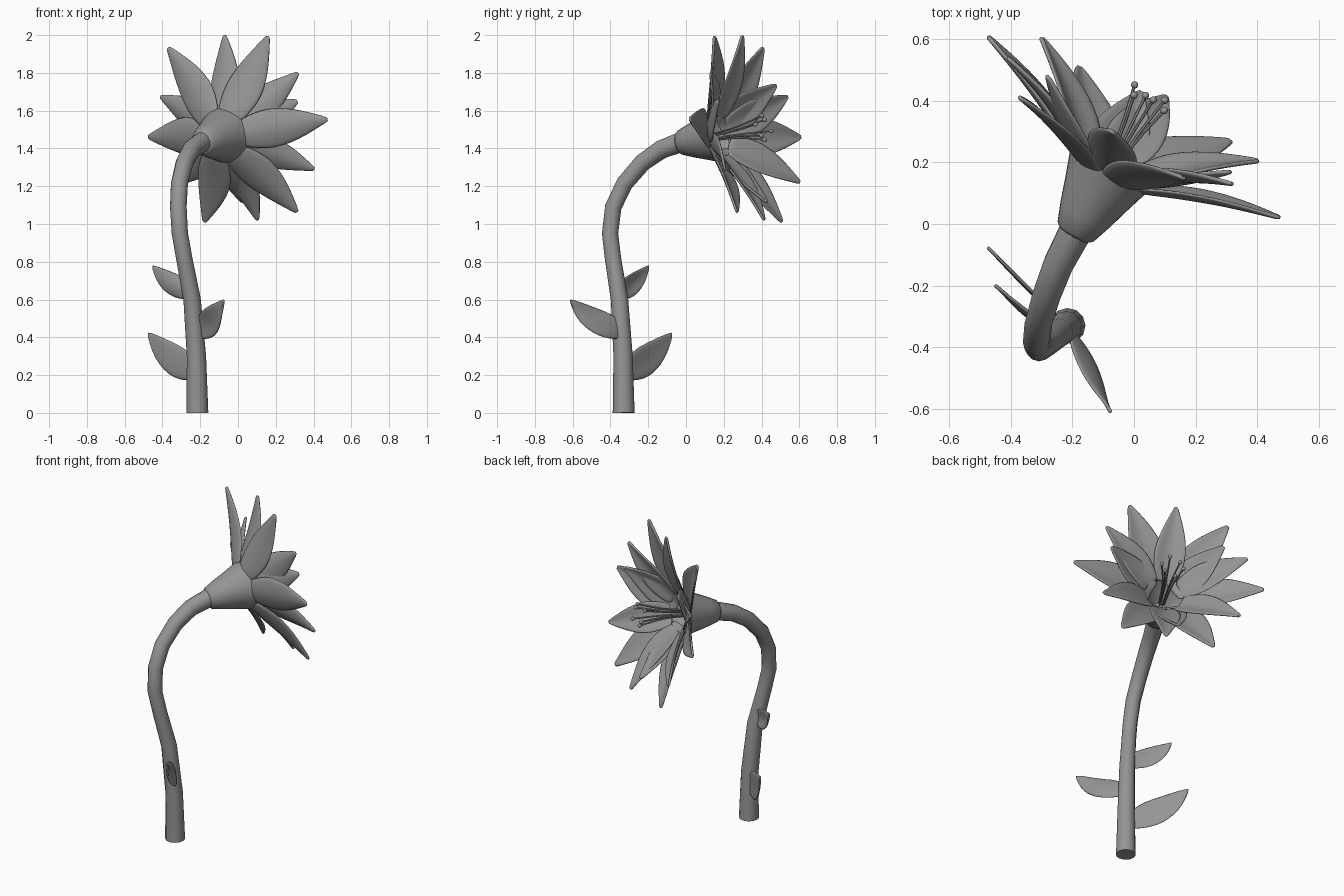
import bpy, bmesh, math
from mathutils import Vector

if "Cube" in bpy.data.objects:
    bpy.data.objects.remove(bpy.data.objects["Cube"])

AXIS = Vector((0.48, 0.86, 0.16)).normalized()   # direction the flower faces
NECK = Vector((-0.195, -0.035, 1.43))
RIM = Vector((-0.075, 0.185, 1.468))

GREY = bpy.data.materials.new("dark_grey")
GREY.diffuse_color = (0.3, 0.3, 0.3, 1)
GREY.use_nodes = True
GREY.node_tree.nodes["Principled BSDF"].inputs["Base Color"].default_value = GREY.diffuse_color


def activate(ob):
    bpy.ops.object.select_all(action='DESELECT')
    ob.select_set(True)
    bpy.context.view_layer.objects.active = ob


def mesh_object(name, verts, faces):
    me = bpy.data.meshes.new(name)
    me.from_pydata([tuple(v) for v in verts], [], faces)
    bm = bmesh.new()
    bm.from_mesh(me)
    bmesh.ops.recalc_face_normals(bm, faces=bm.faces)
    bm.to_mesh(me)
    bm.free()
    ob = bpy.data.objects.new(name, me)
    bpy.context.collection.objects.link(ob)
    return ob


def finish(ob, angle=50):
    ob.data.materials.append(GREY)
    activate(ob)
    bpy.ops.object.shade_smooth_by_angle(angle=math.radians(angle))


def sheet(name, verts, faces, thick):
    ob = mesh_object(name, verts, faces)
    m = ob.modifiers.new("Solid", 'SOLIDIFY')
    m.thickness = thick
    m.offset = 0
    s = ob.modifiers.new("Soft", 'SUBSURF')
    s.levels = s.render_levels = 1
    finish(ob, 60)
    return ob


def grid_faces(rows, cols):
    return [(i * cols + j, i * cols + j + 1, (i + 1) * cols + j + 1, (i + 1) * cols + j)
            for i in range(rows - 1) for j in range(cols - 1)]


def tube(name, pts, res=3, bevel=4):
    cu = bpy.data.curves.new(name, 'CURVE')
    cu.dimensions = '3D'
    cu.bevel_depth = 1
    cu.bevel_resolution = bevel
    cu.use_fill_caps = True
    cu.resolution_u = res
    sp = cu.splines.new('BEZIER')
    sp.bezier_points.add(len(pts) - 1)
    for bp, (x, y, z, r) in zip(sp.bezier_points, pts):
        bp.co = (x, y, z)
        bp.radius = r
        bp.handle_left_type = bp.handle_right_type = 'AUTO'
    ob = bpy.data.objects.new(name, cu)
    bpy.context.collection.objects.link(ob)
    activate(ob)
    bpy.ops.object.convert(target='MESH')
    finish(bpy.context.object)


# Stem
tube("stem", [(-0.215, -0.33, 0, .058), (-0.22, -0.333, 0.3, .051), (-0.243, -0.352, 0.6, .046),
              (-0.285, -0.387, 0.82, .043), (-0.308, -0.402, 0.95, .043), (-0.316, -0.385, 1.09, .044),
              (-0.31, -0.325, 1.215, .045), (-0.283, -0.23, 1.325, .047), (-0.245, -0.13, 1.395, .05),
              (-0.185, -0.015, 1.437, .055)], res=1)

# Calyx: a lathed hollow funnel along the flower axis
side_a = AXIS.cross(Vector((0, 0, 1))).normalized()
side_b = side_a.cross(AXIS)
funnel_axis = (RIM - NECK)
profile = [(0.0, 0.0), (0.052, 0.0), (0.067, 0.05), (0.09, 0.3), (0.118, 0.65),
           (0.148, 1.0), (0.136, 1.0), (0.10, 0.65), (0.06, 0.35), (0.0, 0.3)]
N = 24
verts = [NECK + funnel_axis * h + (side_a * math.cos(k * math.tau / N) + side_b * math.sin(k * math.tau / N)) * max(r, 0.001)
         for r, h in profile for k in range(N)]
faces = [(i * N + k, i * N + (k + 1) % N, (i + 1) * N + (k + 1) % N, (i + 1) * N + k)
         for i in range(len(profile) - 1) for k in range(N)]
finish(mesh_object("calyx", verts, faces))


# Petals: lance-shaped sheets from the calyx rim to a given tip
def petal(name, tip, base_r, width, arch, depth):
    tip = Vector(tip)
    rel = tip - RIM
    radial = (rel - AXIS * rel.dot(AXIS)).normalized()
    base = RIM + radial * base_r - AXIS * depth
    along = tip - base
    across = AXIS.cross(radial).normalized()
    normal = along.cross(across).normalized()
    if normal.dot(AXIS) < 0:
        normal = -normal
    shape = [(0, .68), (.12, .84), (.25, .97), (.38, 1), (.55, .87), (.72, .63), (.88, .33), (.96, .18), (1.0, .08)]
    vs = []
    for t, w in shape:
        for j in (-1, -.5, 0, .5, 1):
            up = arch * math.sin(math.pi * t) + 0.03 * w * (abs(j) ** 1.5 - .4)
            vs.append(base + along * t + across * (j * w * width / 2) + normal * up)
    sheet(name, vs, grid_faces(len(shape), 5), 0.014)


outer = [(.475, .02, 1.555), (.16, .15, 1.995), (-.37, .41, 1.935),
         (-.475, .61, 1.46), (-.178, .51, 1.01), (.315, .27, 1.063)]
middle = [(.32, .13, 1.80), (-.07, .30, 2.0), (-.41, .54, 1.675),
          (-.30, .605, 1.22), (.105, .415, 1.02), (.405, .205, 1.29)]
inner = [(.315, .17, 1.65), (-.28, .48, 1.735), (.025, .43, 1.115)]
for i, t in enumerate(outer):
    petal(f"outer_petal_{i}", t, 0.115, 0.215, 0.015, 0.02)
for i, t in enumerate(middle):
    petal(f"middle_petal_{i}", t, 0.10, 0.19, 0.02, 0.01)
for i, t in enumerate(inner):
    petal(f"inner_petal_{i}", t, 0.07, 0.21, -0.01, 0.03)

# Stamens with small anthers
for k in range(6):
    a = k * math.tau / 6 + 0.3
    out = side_a * math.cos(a) + side_b * math.sin(a)
    p0 = RIM - AXIS * 0.09 + out * 0.015
    p1 = RIM + AXIS * 0.1 + out * 0.03
    p2 = RIM + AXIS * (0.25 + 0.02 * (k % 2)) + out * 0.065
    tube(f"stamen_{k}", [(*p0, .006), (*p1, .005), (*p2, .005)], 3, 1)
    bpy.ops.mesh.primitive_uv_sphere_add(segments=10, ring_count=6, radius=0.012, location=p2)
    bpy.context.object.name = f"anther_{k}"
    finish(bpy.context.object)


# Leaves: upright blades reaching from the stem to a raised tip
def leaf(name, base, tip, bulge, lean=0.0):
    base, tip = Vector(base), Vector(tip)
    flat = Vector((tip.x - base.x, tip.y - base.y, 0))
    side = Vector((-flat.y, flat.x, 0)).normalized()
    high = tip.z - base.z
    outline = [(0, 0, .5), (.15, .0, .66), (.35, .03, .76), (.55, .13, .85),
               (.75, .32, .93), (.9, .58, .985), (.98, .85, 1), (1.0, .94, 1)]
    vs = []
    for s, lo, hi in outline:
        for j in range(5):
            f = j / 4
            swell = math.sin(math.pi * min(1, s + .1))
            vs.append(base + flat * s + Vector((0, 0, high * (lo + (hi - lo) * f)))
                      + side * swell * (bulge * math.sin(math.pi * f) + lean * (f - .5)))
    sheet(name, vs, grid_faces(len(outline), 5), 0.012)


leaf("leaf_low", (-.24, -.305, .17), (-.475, -.075, .425), 0.006)
leaf("leaf_mid", (-.205, -.355, .39), (-.075, -.612, .60), 0.015, -0.055)
leaf("leaf_high", (-.255, -.345, .60), (-.452, -.198, .78), 0.02)
